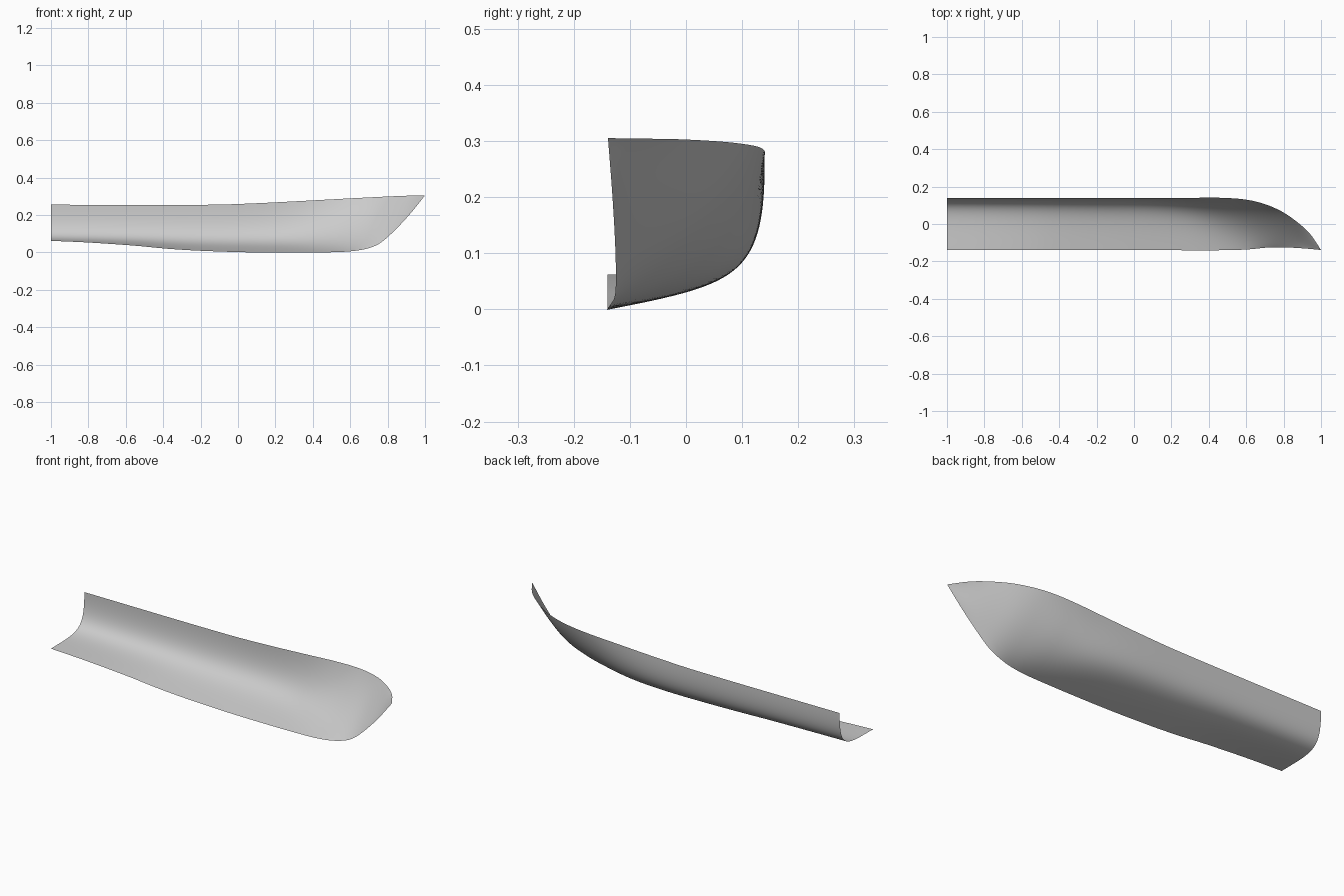
import bpy
import bmesh
from mathutils import Vector

STATIONS = 110  # cross-sections along the hull
GIRTH = 32      # steps from keel to sheer

default_cube = bpy.data.objects.get("Cube")
if default_cube:
    bpy.data.objects.remove(default_cube)

# Four long rails (x, y, z) that shape every cross-section
bow_tip = (1, -.139, .305)
keel_rail = [(-1, -.14, .062), (-.8, -.14, .053), (-.55, -.14, .036),
             (-.38, -.14, .02), (-.2, -.14, .009), (.1, -.14, 0),
             (.5, -.14, .001), (.62, -.135, .008), (.7, -.127, .023),
             (.76, -.125, .05), (.83, -.126, .11), (.915, -.131, .2), bow_tip]
lower_bilge_rail = [(-1, .08, .065), (-.55, .08, .055), (-.2, .08, .044),
                    (.1, .07, .04), (.3, .035, .035), (.5, -.035, .03),
                    (.62, -.075, .037), (.72, -.09, .065), (.8, -.085, .12),
                    (.9, -.098, .205), bow_tip]
upper_bilge_rail = [(-1, .14, .05), (-.2, .14, .05), (.1, .14, .05),
                    (.3, .125, .055), (.5, .09, .08), (.62, .055, .1),
                    (.72, .03, .14), (.8, 0, .195), (.9, -.06, .25), bow_tip]
sheer_rail = [(-1, .14, .255), (-.15, .14, .255), (.1, .14, .263),
              (.3, .14, .273), (.47, .14, .282), (.6, .13, .289),
              (.7, .106, .294), (.8, .061, .299), (.9, -.012, .303),
              (.95, -.064, .304), bow_tip]


def slope(rail, i):
    """Tangent of a rail at one of its points, per unit of x."""
    a = Vector(rail[max(i - 1, 0)])
    b = Vector(rail[min(i + 1, len(rail) - 1)])
    return (b - a) / (b.x - a.x)


def on_rail(rail, x):
    """Smooth point on a rail at the given x."""
    i = max(k for k in range(len(rail) - 1) if rail[k][0] <= x)
    a, b = Vector(rail[i]), Vector(rail[i + 1])
    width = b.x - a.x
    t = (x - a.x) / width
    blend = t * t * (3 - 2 * t)
    return (a.lerp(b, blend)
            + slope(rail, i) * width * t * (1 - t) ** 2
            - slope(rail, i + 1) * width * t * t * (1 - t))


def section(x):
    """Curved cross-section from keel to sheer."""
    k, l, u, s = [on_rail(r, x) for r in
                  (keel_rail, lower_bilge_rail, upper_bilge_rail, sheer_rail)]
    points = []
    for j in range(GIRTH + 1):
        t = j / GIRTH
        w = 1 - t
        p = k * w**3 + l * 3 * w * w * t + u * 3 * w * t * t + s * t**3
        points.append((x, p.y, p.z))
    return points


# Half hull shell, with stations closer together toward the bow
bm = bmesh.new()
rows = []
for n in range(STATIONS + 1):
    x = 1 - 2 * (1 - n / STATIONS) ** 1.6
    rows.append([bm.verts.new(p) for p in section(x)])
for aft, fore in zip(rows, rows[1:]):
    for j in range(GIRTH):
        face = bm.faces.new((aft[j], aft[j + 1], fore[j + 1], fore[j]))
        face.smooth = True
bmesh.ops.remove_doubles(bm, verts=bm.verts, dist=1e-5)

mesh = bpy.data.meshes.new("half_hull")
bm.to_mesh(mesh)
bm.free()
hull = bpy.data.objects.new("half_hull", mesh)
bpy.context.collection.objects.link(hull)

# Plain grey paint
grey = bpy.data.materials.new("hull_grey")
grey.use_nodes = True
grey.diffuse_color = (.6, .6, .6, 1)
grey.node_tree.nodes["Principled BSDF"].inputs["Base Color"].default_value = grey.diffuse_color
mesh.materials.append(grey)
